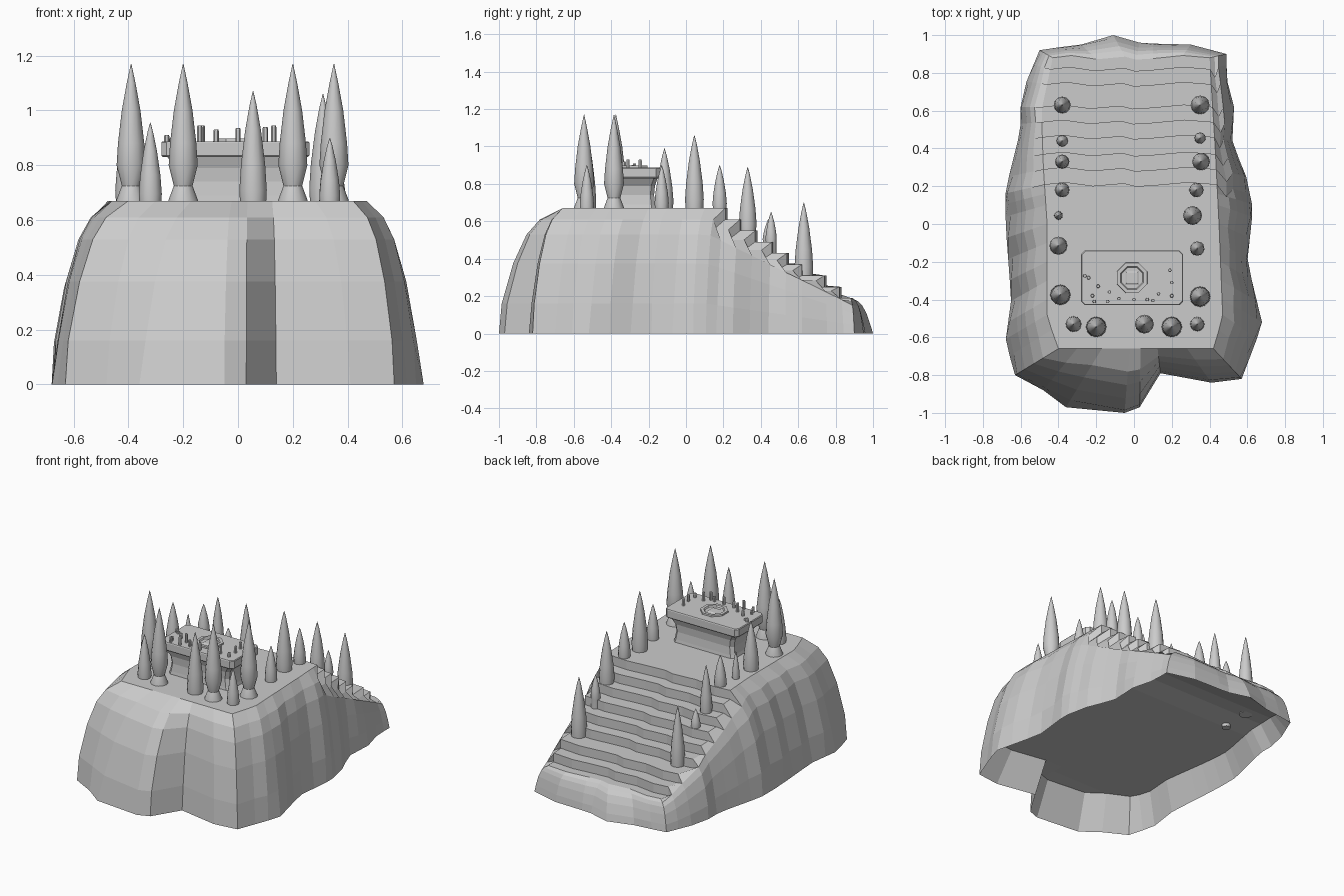
import bpy, bmesh, math

if "Cube" in bpy.data.objects:
    bpy.data.objects.remove(bpy.data.objects["Cube"])


def lerp_table(v, table):
    if v <= table[0][0]:
        return table[0][1]
    for (a, p), (b, q) in zip(table, table[1:]):
        if v <= b:
            return p + (q - p) * (v - a) / (b - a)
    return table[-1][1]


def finish(bm, name, smooth=False):
    bmesh.ops.remove_doubles(bm, verts=bm.verts, dist=0.0005)
    bmesh.ops.recalc_face_normals(bm, faces=bm.faces)
    me = bpy.data.meshes.new(name)
    bm.to_mesh(me)
    bm.free()
    ob = bpy.data.objects.new(name, me)
    bpy.context.collection.objects.link(ob)
    if smooth:
        me.shade_smooth()
        me.set_sharp_from_angle(angle=math.radians(32))
    return ob


def skin(bm, rows, closed=False, caps=False):
    vs = [[bm.verts.new(p) for p in r] for r in rows]
    n = len(rows[0])
    for a, b in zip(vs, vs[1:]):
        for i in range(n if closed else n - 1):
            k = (i + 1) % n
            bm.faces.new((a[i], a[k], b[k], b[i]))
    if caps:
        bm.faces.new(vs[0])
        bm.faces.new(vs[-1])


def lathe(name, x, y, profile, sides, turn=0.0, smooth=False):
    bm = bmesh.new()
    skin(bm, [[(x + r * math.cos(turn + 2 * math.pi * i / sides),
                y + r * math.sin(turn + 2 * math.pi * i / sides), z) for i in range(sides)]
              for r, z in profile], True, True)
    return finish(bm, name, smooth)


# Rock: stepped top profile, running front to back
profile = [(y, .67) for y in (-.66, -.56, -.48, -.4, -.3, -.2, -.1, 0, .1, .16)]
z = .67
for y in (.21, .29, .37, .46, .54, .62, .74, .82):
    profile += [(y, z), (y, z - .06)]
    z -= .06
profile.append((.88, .19))

# Top edges and foot outline of the rock
top_l = [(-.65, -.40), (-.5, -.46), (0, -.46), (.3, -.48), (.6, -.49), (.88, -.43)]
top_r = [(-.65, .42), (-.5, .47), (0, .45), (.4, .43), (.88, .40)]
foot_l = [(-.8, -.63), (-.62, -.68), (-.4, -.65), (0, -.68), (.18, -.68), (.5, -.6), (.68, -.6), (.92, -.5)]
foot_r = [(-.82, .57), (-.53, .68), (-.2, .6), (.08, .63), (.27, .59), (.42, .52), (.63, .53), (.77, .49), (.9, .49)]
cols = [0, .12, .28, .46, .53, .64, .83, 1]
front = [(-.63, -.8), (-.48, -.88), (-.36, -.97), (-.05, -1), (.03, -.97), (.14, -.79), (.41, -.84), (.57, -.82)]
back = [(-.5, .92), (-.4, .935), (-.28, .95), (-.11, 1), (.03, .96), (.1, .955), (.3, .95), (.49, .9)]
wave = [0, .012, -.008, .006, -.01, -.004, .012, 0]


def top_point(y, z, j):
    a, b = lerp_table(y, top_l), lerp_table(y, top_r)
    w = wave[j] if y > .15 else 0
    return (a + (b - a) * cols[j], y + w, z)


def foot_y(y):
    return -.81 + (y + .66) / 1.54 * 1.72


rows = [[top_point(y, z, j) for j in range(8)] for y, z in profile]
bm = bmesh.new()
skin(bm, rows)

# Rock walls: top rim to foot, all the way round
pairs = [(rows[0][j], front[j]) for j in range(8)]
pairs += [(r[-1], (lerp_table(foot_y(r[-1][1]), foot_r), foot_y(r[-1][1]))) for r in rows[1:-1]]
pairs += [(rows[-1][j], back[j]) for j in reversed(range(8))]
pairs += [(r[0], (lerp_table(foot_y(r[0][1]), foot_l), foot_y(r[0][1]))) for r in reversed(rows[1:-1])]
slope = [(.15, .67), (.88, .19)]
rings = []
for n, (f, g) in enumerate(((1, 1), (.68, .91), (.47, .79), (.26, .56), (.08, .24), (0, 0))):
    ring = []
    for t, b in pairs:
        right_steps = t[0] > .39 and .18 < t[1] < .85
        h = t[2] if n == 0 or (n == 1 and right_steps) else lerp_table(t[1], slope)
        k = f if n in (0, 5) else f + .04 * math.sin(31 * t[1] + 17 * t[0])
        dy = -.05 if n == 1 and right_steps else 0
        ring.append((b[0] + (t[0] - b[0]) * k, b[1] + (t[1] - b[1]) * k + dy, h * g))
    rings.append(ring)
skin(bm, rings, True)
finish(bm, "stepped_rock")

# Hollowed underside: sloping rim up to a shallow ceiling
bm = bmesh.new()
under = [(-.8, .22), (.42, .15), (.65, .155), (.95, .04)]
foot = [(b[0], b[1], 0) for _, b in pairs]
inner = []
for x, y, _ in foot:
    iy = y * (.89 if y < -.7 else .94)
    inner.append((x * .9, iy, lerp_table(iy, under)))
skin(bm, [foot, inner], True)
for i in range(len(inner)):
    a, b = inner[i], inner[(i + 1) % len(inner)]
    if math.dist(a, b) < .0005:
        continue
    q = [a, b, (0, b[1], b[2]), (0, a[1], a[2])]
    if abs(a[1] - b[1]) < .0005:
        q = q[:3]
    bm.faces.new([bm.verts.new(p) for p in q])
finish(bm, "underside")

# Pointed trees: x, y, radius, bottom, surface, tip
trees = [(-.38, .63, .045, .14, .31, .70), (.35, .63, .05, .2, .31, .70),
         (-.38, .44, .03, .13, .49, .61), (.35, .455, .03, .4, .49, .65),
         (-.38, .33, .038, .5, .55, .86), (.355, .33, .047, .5, .55, .89),
         (-.38, .18, .038, .63, .67, .87), (.33, .18, .038, .63, .67, .90),
         (-.40, .045, .023, .63, .67, .85), (.31, .045, .05, .63, .67, 1.06),
         (-.40, -.115, .048, .63, .67, .99), (.335, -.13, .038, .63, .67, .9),
         (-.32, -.53, .042, .63, .66, .955), (.335, -.53, .038, .63, .66, .9),
         (.055, -.53, .05, .63, .66, 1.07)]
for x, y, r, lo, s, tip in trees:
    h = tip - s
    lathe("small_tree", x, y, [(r * .9, lo), (r * .95, s), (r, s + h * .12), (r * .88, s + h * .35),
                               (r * .58, s + h * .65), (r * .25, s + h * .88), (.001, tip)], 12, 0, True)

# Tall trees with a pinched trunk
for x, y in ((-.39, -.375), (-.2, -.545), (.2, -.545), (.35, -.385)):
    lathe("tall_tree", x, y, [(.056, .64), (.054, .672), (.034, .725), (.053, .80), (.048, .88),
                              (.034, 1.0), (.016, 1.1), (.001, 1.17)], 12, 0, True)


# Altar: flared pedestal and chamfered slab
def chamfered(sx, sy, z, c=.02):
    return [(-.01 + x, -.285 + y, z) for x, y in (
        (sx, -sy + c), (sx, sy - c), (sx - c, sy), (-sx + c, sy),
        (-sx, sy - c), (-sx, -sy + c), (-sx + c, -sy), (sx - c, -sy))]


bm = bmesh.new()
skin(bm, [chamfered(.27 * k, .145 * k, z) for k, z in
          ((.86, .65), (.82, .69), (.79, .74), (.82, .79), (.93, .836))], True, True)
finish(bm, "altar_pedestal")
bm = bmesh.new()
skin(bm, [chamfered(.265, .14, .83), chamfered(.27, .145, .836),
          chamfered(.27, .145, .882), chamfered(.266, .142, .887)], True, True)
finish(bm, "altar_slab")

# Octagonal basin with a square block inside
lathe("basin_rim", -.01, -.285, [(.088, .88), (.086, .897), (.066, .897), (.06, .888)], 8, math.pi / 8)
lathe("basin_block", -.01, -.285, [(.055, .885), (.04, .892)], 4, math.pi / 4)

# Candles on the slab
candles = [(-.26, -.275, .91), (-.24, -.285, .9), (-.19, -.33, .92), (-.13, -.36, .945), (-.22, -.38, .91),
           (-.21, -.41, .92), (-.14, -.41, .945), (-.08, -.395, .93), (0, -.4, .935), (.07, -.4, .92),
           (.1, -.405, .94), (.13, -.37, .945), (.2, -.38, .915), (.2, -.31, .93), (.19, -.245, .93)]
for x, y, t in candles:
    lathe("candle", x, y, [(.01, .88), (.01, t - .006), (.008, t)], 6)
